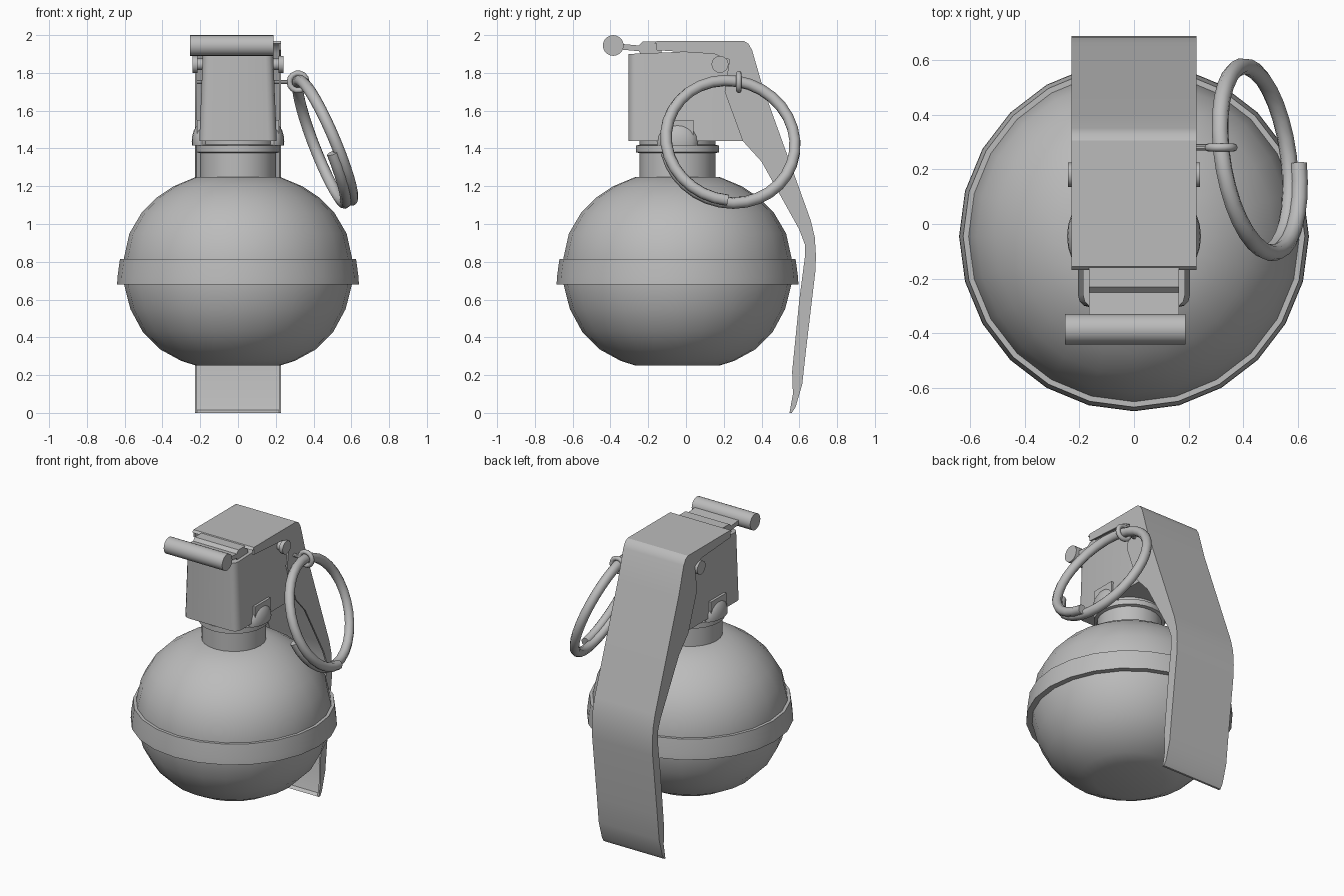
import bpy, bmesh
from math import sin, cos, pi, radians
from mathutils import Vector, Matrix

cube = bpy.data.objects.get("Cube")
if cube:
    bpy.data.objects.remove(cube, do_unlink=True)

grey = bpy.data.materials.new("plain_grey")
grey.use_nodes = True
COLOUR = (0.5, 0.5, 0.5, 1)
grey.diffuse_color = COLOUR
grey.node_tree.nodes["Principled BSDF"].inputs["Base Color"].default_value = COLOUR

AXIS_Y = -0.045   # the round parts share this centre line


def finish(name, bm, smooth=35):
    bmesh.ops.recalc_face_normals(bm, faces=bm.faces)
    mesh = bpy.data.meshes.new(name)
    bm.to_mesh(mesh)
    bm.free()
    obj = bpy.data.objects.new(name, mesh)
    bpy.context.collection.objects.link(obj)
    mesh.materials.append(grey)
    bpy.ops.object.select_all(action="DESELECT")
    obj.select_set(True)
    bpy.context.view_layer.objects.active = obj
    bpy.ops.object.shade_smooth_by_angle(angle=radians(smooth))
    return obj


def lathe(name, profile, steps=24):
    """Turn an (r, z) profile around the centre line."""
    bm = bmesh.new()
    verts = [bm.verts.new((r, 0, z)) for r, z in profile]
    edges = [bm.edges.new(pair) for pair in zip(verts, verts[1:])]
    bmesh.ops.spin(bm, geom=verts + edges, cent=(0, 0, 0), axis=(0, 0, 1),
                   angle=2 * pi, steps=steps)
    bmesh.ops.remove_doubles(bm, verts=bm.verts, dist=0.0005)
    bmesh.ops.translate(bm, verts=bm.verts, vec=(0, AXIS_Y, 0))
    return finish(name, bm)


def prism(outline, x0, x1):
    """Extrude a (y, z) outline from x0 to x1."""
    bm = bmesh.new()
    face = bm.faces.new([bm.verts.new((x0, y, z)) for y, z in outline])
    out = bmesh.ops.extrude_face_region(bm, geom=[face])
    bmesh.ops.translate(bm, vec=(x1 - x0, 0, 0),
                        verts=[v for v in out["geom"] if isinstance(v, bmesh.types.BMVert)])
    return bm


def rod(name, x0, x1, y, z, r, sides=16):
    bm = bmesh.new()
    place = Matrix.Translation(((x0 + x1) / 2, y, z)) @ Matrix.Rotation(pi / 2, 4, "Y")
    bmesh.ops.create_cone(bm, cap_ends=True, segments=sides, radius1=r, radius2=r,
                          depth=abs(x1 - x0), matrix=place)
    return finish(name, bm)


def tube(name, points, r, cyclic=False):
    """Round wire along a path, turned into a mesh."""
    curve = bpy.data.curves.new(name, "CURVE")
    curve.dimensions = "3D"
    curve.bevel_depth, curve.bevel_resolution = r, 2
    curve.use_fill_caps = True
    spline = curve.splines.new("POLY")
    spline.points.add(len(points) - 1)
    for p, co in zip(spline.points, points):
        p.co = (*co, 1)
    spline.use_cyclic_u = cyclic
    temp = bpy.data.objects.new(name + "_path", curve)
    bpy.context.collection.objects.link(temp)
    bpy.context.view_layer.update()
    bm = bmesh.new()
    bm.from_mesh(temp.evaluated_get(bpy.context.evaluated_depsgraph_get()).to_mesh())
    bpy.data.objects.remove(temp)
    return finish(name, bm, 50)


# Round body, girdle band and neck
lathe("body", [(0, 0.25), (0.22, 0.25), (0.30, 0.275), (0.41, 0.335), (0.505, 0.43),
               (0.57, 0.55), (0.603, 0.68), (0.605, 0.815), (0.575, 0.95), (0.51, 1.06),
               (0.43, 1.14), (0.34, 1.2), (0.22, 1.25), (0, 1.25)])
lathe("band", [(0.59, 0.68), (0.64, 0.68), (0.638, 0.72), (0.625, 0.815), (0.59, 0.815)])
lathe("neck", [(0.2, 1.22), (0.2, 1.375), (0.22, 1.38), (0.22, 1.415), (0.2, 1.42), (0.2, 1.46)])

# Head block, front corners rounded, narrowing upwards
bm = prism([(-0.305, 1.44), (-0.305, 1.9), (0.18, 1.92), (0.31, 1.9), (0.385, 1.68),
            (0.30, 1.44)], -0.205, 0.205)
front = [e for e in bm.edges if all(v.co.y < -0.3 for v in e.verts)
         and abs(e.verts[0].co.x - e.verts[1].co.x) < 0.01]
bmesh.ops.bevel(bm, geom=front, offset=0.045, segments=3, affect="EDGES", profile=0.5)
for v in bm.verts:
    v.co.x *= 1 - 0.2 * (v.co.z - 1.44)
finish("head_block", bm)

# Lever: a bent plate with a folded flange on each side
outer = [(-0.155, 1.97), (0.305, 1.97), (0.33, 1.955), (0.35, 1.92), (0.405, 1.73),
         (0.66, 1.02), (0.682, 0.93), (0.688, 0.83), (0.685, 0.75), (0.635, 0.33),
         (0.615, 0.15), (0.58, 0.03), (0.56, 0)]
inner = [(y - 0.014, max(z - 0.015, 0)) for y, z in outer]
finish("lever_plate", prism(outer + inner[::-1], -0.228, 0.228), 30)
flange = outer + [(0.548, 0.0), (0.566, 0.1), (0.562, 0.22), (0.6, 0.6), (0.63, 0.83),
                  (0.63, 0.89), (0.6, 0.97), (0.4, 1.33), (0.3, 1.44), (0.205, 1.70),
                  (0.23, 1.87), (0.15, 1.9), (-0.155, 1.92)]
for side, s in (("left", 1), ("right", -1)):
    finish(f"lever_flange_{side}", prism(flange, s * 0.216, s * 0.228))

    # Pivot pin head, side lug and the plate behind it
    rod(f"pivot_stem_{side}", s * 0.17, s * 0.225, 0.18, 1.845, 0.03)
    rod(f"pivot_head_{side}", s * 0.215, s * 0.242, 0.18, 1.845, 0.045)
    bm = bmesh.new()
    bmesh.ops.create_uvsphere(bm, u_segments=16, v_segments=10, radius=1)
    bmesh.ops.bisect_plane(bm, geom=bm.verts[:] + bm.edges[:] + bm.faces[:],
                           plane_co=(0, 0, -0.2), plane_no=(0, 0, -1), clear_outer=True)
    bmesh.ops.holes_fill(bm, edges=bm.edges)
    bmesh.ops.scale(bm, vec=(0.055, 0.11, 0.1), verts=bm.verts)
    bmesh.ops.translate(bm, vec=(s * 0.19, AXIS_Y, 1.435), verts=bm.verts)
    finish(f"side_lug_{side}", bm)
    finish(f"lug_plate_{side}", prism([(-0.125, 1.46), (-0.125, 1.55), (0.04, 1.55),
                                       (0.04, 1.46)], s * 0.18, s * 0.217))

# Striker arm and its cross bar
finish("striker_arm", prism([(-0.36, 1.925), (-0.36, 1.955), (-0.25, 1.945), (-0.23, 1.965),
                             (-0.13, 1.965), (-0.13, 1.9), (-0.24, 1.9), (-0.25, 1.915)],
                            -0.165, 0.165))
rod("striker_bar", -0.253, 0.188, -0.385, 1.945, 0.055, 20)

# Pull ring: a split ring whose ends overlap at the bottom
down = Vector((0.13, 0, -0.32)).normalized()
along = Vector((-0.05, 0.34, 0)).normalized()
normal = down.cross(along).normalized()
along = normal.cross(down)
centre = Vector((0.45, 0.235, 1.437))
turn, steps = 2 * pi + 1.3, 38
ring = []
for i in range(steps + 1):
    a = -1.35 + turn * i / steps
    ring.append(centre + 0.346 * (cos(a) * down + sin(a) * along)
                + normal * 0.045 * (i / steps - 0.5))
tube("pull_ring", ring, 0.031)

# Wire loop and pin that hold the ring
loop = [(0.318 + 0.046 * cos(a), 0.28, 1.752 + 0.046 * sin(a))
        for a in (2 * pi * i / 14 for i in range(14))]
tube("pin_loop", loop, 0.015, True)
rod("safety_pin", -0.22, 0.28, 0.28, 1.752, 0.012, 10)
